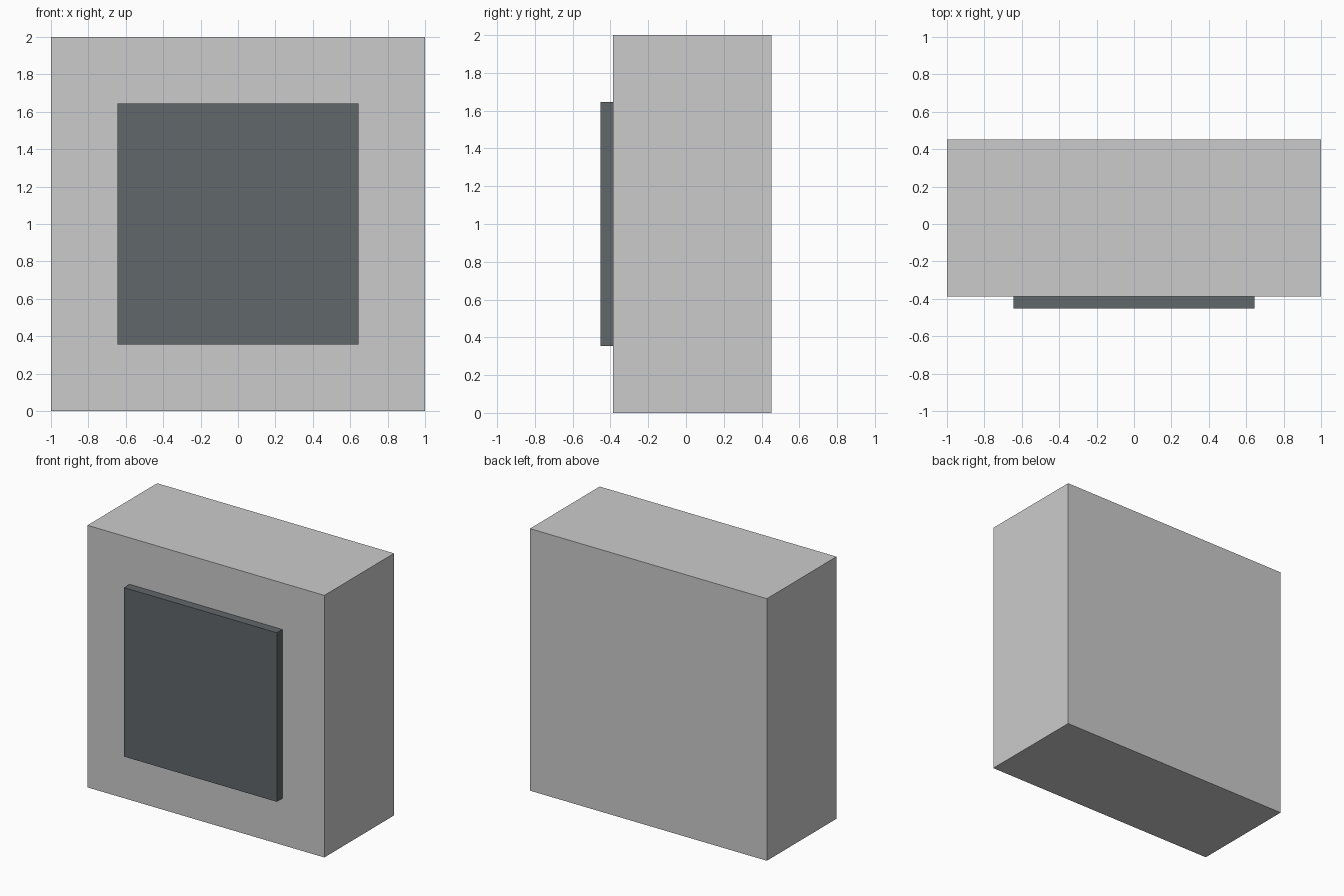
import bpy

if "Cube" in bpy.data.objects:
    bpy.data.objects.remove(bpy.data.objects["Cube"])


def box(name, lo, hi):
    """Axis-aligned box between two corners."""
    centre = [(a + b) / 2 for a, b in zip(lo, hi)]
    size = [b - a for a, b in zip(lo, hi)]
    bpy.ops.mesh.primitive_cube_add(size=1, location=centre)
    ob = bpy.context.object
    ob.name = name
    ob.scale = size
    bpy.ops.object.transform_apply(location=False, rotation=False, scale=True)
    return ob


# Main housing
box("housing", (-1, -0.387, 0), (1, 0.453, 2))

# Raised dark panel, flush against the housing front
panel = box("front_panel", (-0.645, -0.453, 0.355), (0.645, -0.387, 1.645))
dark = bpy.data.materials.new("dark_grey")
dark.diffuse_color = (0.12, 0.135, 0.145, 1)
dark.use_nodes = True
dark.node_tree.nodes["Principled BSDF"].inputs["Base Color"].default_value = dark.diffuse_color
panel.data.materials.append(dark)
